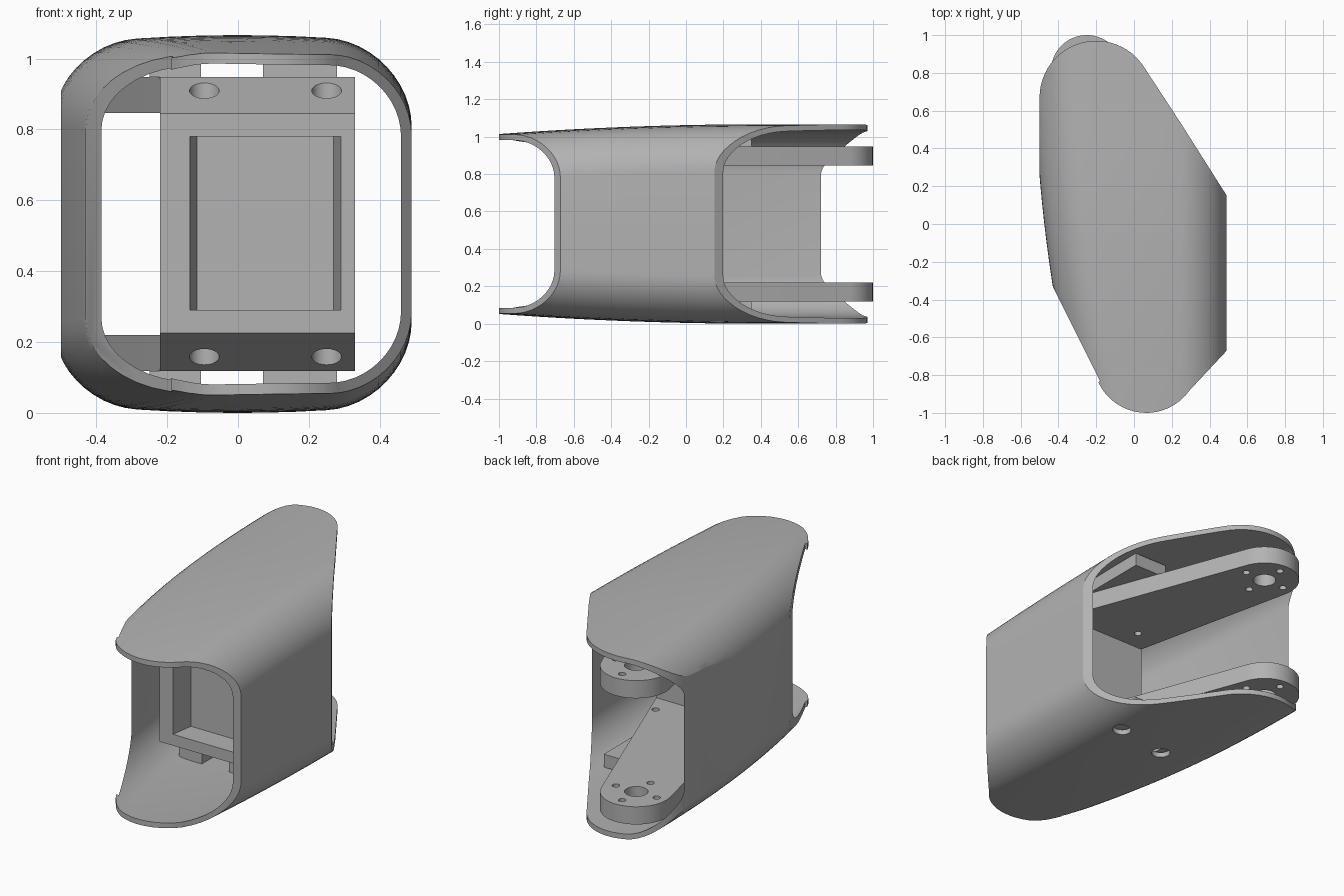
import bpy, bmesh
from math import sin, cos, radians, pi

if "Cube" in bpy.data.objects:
    bpy.data.objects.remove(bpy.data.objects["Cube"], do_unlink=True)

MID = 0.533  # height of the mirror plane between upper and lower halves

grey = bpy.data.materials.new("plain grey")
grey.use_nodes = True
grey.diffuse_color = (0.45, 0.45, 0.45, 1)
grey.node_tree.nodes["Principled BSDF"].inputs["Base Color"].default_value = grey.diffuse_color


def make(name, verts, faces):
    mesh = bpy.data.meshes.new(name)
    mesh.from_pydata(verts, [], faces)
    bm = bmesh.new()
    bm.from_mesh(mesh)
    bmesh.ops.recalc_face_normals(bm, faces=bm.faces)
    bm.to_mesh(mesh)
    bm.free()
    mesh.materials.append(grey)
    obj = bpy.data.objects.new(name, mesh)
    bpy.context.collection.objects.link(obj)
    return obj


def loft(name, rings, closed=False):
    """Skin matching rings; cap the ends, or join last ring to first."""
    n, m = len(rings[0]), len(rings)
    verts = [p for ring in rings for p in ring]
    faces = []
    for i in range(m if closed else m - 1):
        a, b = i * n, (i + 1) % m * n
        faces += [(a + j, a + (j + 1) % n, b + (j + 1) % n, b + j) for j in range(n)]
    if not closed:
        faces += [tuple(range(n)), tuple(range((m - 1) * n, m * n))]
    return make(name, verts, faces)


def prism(name, outline, z0, z1):
    return loft(name, [[(x, y, z) for x, y in outline] for z in (z0, z1)])


def arc(cx, cy, r, a0, a1, n=24):
    angles = [radians(a0 + (a1 - a0) * i / n) for i in range(n + 1)]
    return [(cx + r * cos(a), cy + r * sin(a)) for a in angles]


def drill(x, y, r, z0, z1):
    return prism("drill", arc(x, y, r, 0, 345, 23), z0, z1)


def cut(obj, cutter, operation='DIFFERENCE'):
    mod = obj.modifiers.new("cut", 'BOOLEAN')
    mod.object, mod.operation, mod.solver = cutter, operation, 'EXACT'
    bpy.context.view_layer.objects.active = obj
    bpy.ops.object.modifier_apply(modifier=mod.name)
    bpy.data.objects.remove(cutter, do_unlink=True)


def smooth(obj):
    bpy.ops.object.select_all(action='DESELECT')
    obj.select_set(True)
    bpy.context.view_layer.objects.active = obj
    bpy.ops.object.shade_smooth_by_angle(angle=radians(25))


# Outer sleeve: a rounded tube that widens to the back on one side
def section(y, inset):
    x0 = -0.43 - 0.12 * (y + 0.33) + 0.063 * (y + 0.33) * (y - 0.25) + inset
    x1 = 0.49 - inset
    h = 0.533 - 0.0265 * min(y - 0.4, 0) ** 2 - inset
    r = 0.24 - inset
    pts = []
    for cx, sz, a0 in ((x1 - r, 1, 0), (x0 + r, 1, 90), (x0 + r, -1, 180), (x1 - r, -1, 270)):
        pts += arc(cx, sz * (h - r), r, a0, a0 + 90, 12)
        if a0 in (0, 180):  # crowned top and bottom
            end = x0 + r if a0 == 0 else x1 - r
            pts += [(cx + (end - cx) * t / 6, sz * h) for t in range(1, 6)]
    return [(x, y, MID + z * (1 - 0.12 * x * x / h)) for x, z in pts]


stations = [-1.1 + 0.1 * i for i in range(23)]
sleeve = loft("outer_sleeve",
              [section(y, 0) for y in stations]
              + [section(y, 0.03) for y in reversed(stations)], closed=True)

# Plan outline trims the sleeve into long rounded tongues at both ends
plan = [(0.51, -0.65), (0.51, 0.12), (0.25, 0.53)]
plan += arc(-0.2, 0.67, 0.3, 32, 180)
plan += [(-0.5, -0.19), (-0.18, -0.83)]
plan += arc(0.065, -0.72, 0.28, 205, 325, 16)
cut(sleeve, prism("plan_trim", plan, -0.2, 1.3), 'INTERSECT')

# Access holes in the underside
for x, y in ((0.23, 0.17), (-0.09, 0.12)):
    cut(sleeve, drill(x, y, 0.05, -0.1, 0.1))
smooth(sleeve)

# Centre block with sloped upper and lower front edges
profile = [(-0.4, 0.225), (-0.2, 0.118), (-0.2, 0.948), (-0.4, 0.845)]
block = loft("centre_block", [[(x, y, z) for y, z in profile] for x in (-0.22, 0.33)])


# Tapered recess in the block front
def frame(y, x0, x1):
    return [(x0, y, 0.29), (x1, y, 0.29), (x1, y, 0.78), (x0, y, 0.78)]


cut(block, loft("recess", [frame(-0.41, -0.137, 0.292), frame(-0.265, -0.115, 0.27)]))
for x in (-0.095, 0.25):
    cut(block, drill(x, -0.275, 0.042, -0.1, 0.21))
    cut(block, drill(x, -0.275, 0.042, 0.86, 1.2))
smooth(block)

# Hinge arms with a drilled round end, and spacers against the sleeve
HX, HY = -0.25, 0.81
arm_plan = [(-0.22, -0.2), (0.33, -0.2)] + arc(HX, HY, 0.19, 21, 192)
for label, side in (("lower", -1), ("upper", 1)):
    inner, outer, skin = (MID + side * d for d in (0.313, 0.415, 0.49))
    arm = prism(label + "_hinge_arm", arm_plan, inner, outer)
    cut(arm, drill(HX, HY, 0.062, -0.1, 1.2))
    for k in range(4):
        a = k * pi / 2
        cut(arm, drill(HX + 0.13 * cos(a), HY + 0.13 * sin(a), 0.02, -0.1, 1.2))
    for x in (-0.095, 0.25):
        cut(arm, drill(x, -0.08, 0.02, -0.1, 1.2))
    smooth(arm)
    for name, x0, x1 in (("right", -0.25, -0.105), ("left", 0.07, 0.28)):
        prism(f"{label}_{name}_spacer",
              [(x0, -0.18), (x1, -0.18), (x1, 0.35), (x0, 0.35)], outer, skin)
